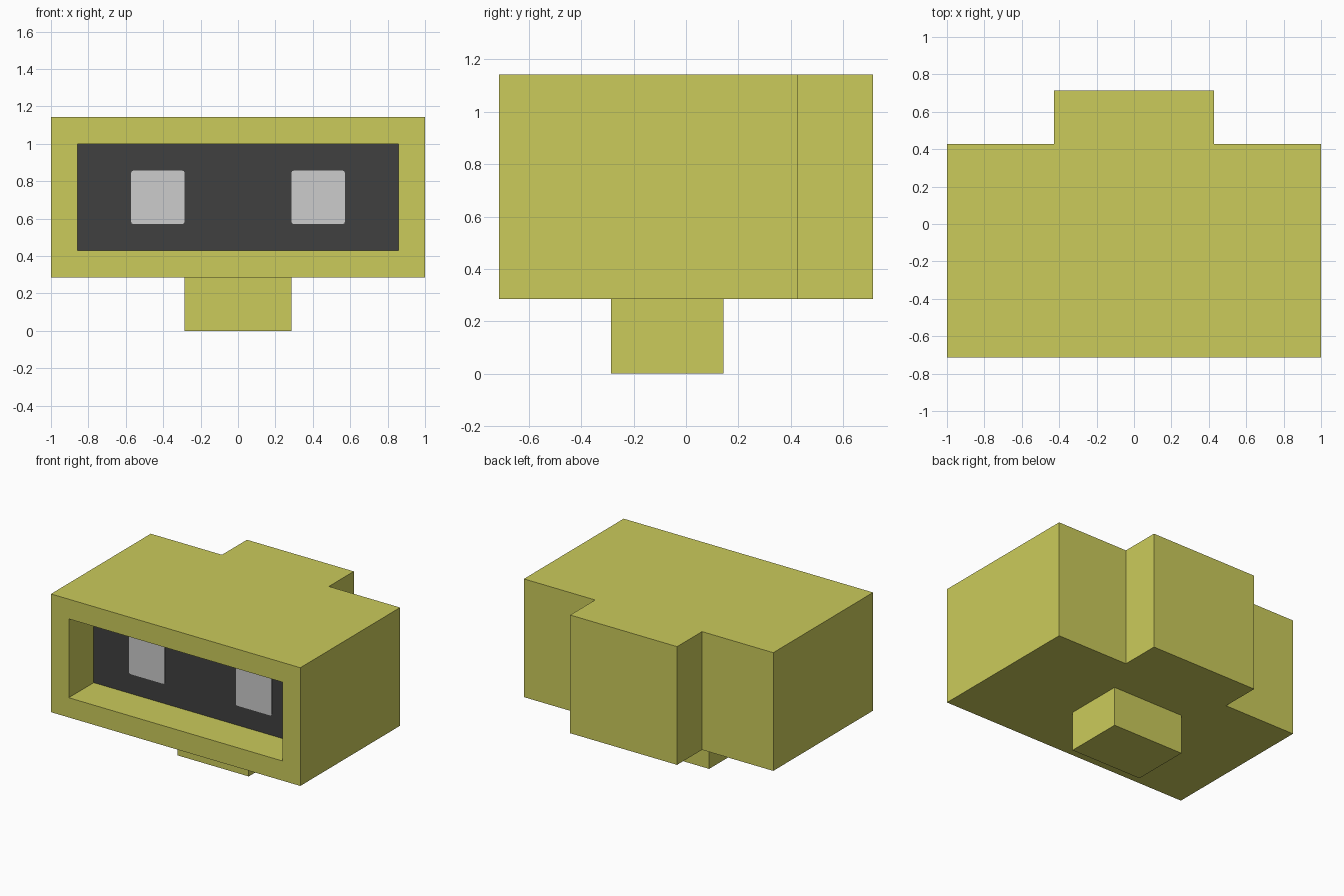
import bpy, bmesh
from mathutils import Vector

if "Cube" in bpy.data.objects:
    bpy.data.objects.remove(bpy.data.objects["Cube"])

U = 1 / 7  # the model sits on a grid of sevenths


def material(name, srgb):
    mat = bpy.data.materials.new(name)
    lin = [((c / 255 + 0.055) / 1.055) ** 2.4 for c in srgb]
    mat.diffuse_color = (*lin, 1)
    mat.use_nodes = True
    mat.node_tree.nodes["Principled BSDF"].inputs["Base Color"].default_value = mat.diffuse_color
    return mat


yellow = material("dull_yellow", (203, 203, 91))
dark = material("dark_grey", (64, 64, 64))
light = material("light_grey", (204, 204, 204))


def finish(bm, name, *mats):
    bmesh.ops.recalc_face_normals(bm, faces=bm.faces[:])
    mesh = bpy.data.meshes.new(name)
    bm.to_mesh(mesh)
    bm.free()
    for m in mats:
        mesh.materials.append(m)
    obj = bpy.data.objects.new(name, mesh)
    bpy.context.collection.objects.link(obj)
    return obj


def box(lo, hi):
    bm = bmesh.new()
    bmesh.ops.create_cube(bm, size=1)
    lo, hi = Vector(lo), Vector(hi)
    for v in bm.verts:
        v.co = (lo + hi) / 2 + v.co * (hi - lo)
    return bm


# Head: stepped outline raised upward, with a recessed dark face panel
half = [(7, -5), (7, 3), (3, 3), (3, 5)]
outline = half + [(-x, y) for x, y in reversed(half)]
bm = bmesh.new()
base = bm.faces.new([bm.verts.new((x * U, y * U, 2 * U)) for x, y in outline])
top = bmesh.ops.extrude_face_region(bm, geom=[base], use_keep_orig=True)["geom"]
bmesh.ops.translate(bm, vec=(0, 0, 6 * U),
                    verts=[g for g in top if isinstance(g, bmesh.types.BMVert)])
bmesh.ops.recalc_face_normals(bm, faces=bm.faces[:])
front = min(bm.faces, key=lambda f: f.calc_center_median().y)
bmesh.ops.inset_region(bm, faces=[front], thickness=U, use_even_offset=True)
panel = bmesh.ops.extrude_discrete_faces(bm, faces=[front])["faces"][0]
bmesh.ops.translate(bm, vec=(0, 2 * U, 0), verts=panel.verts[:])
panel.material_index = 1
finish(bm, "head", yellow, dark)

# Neck
finish(box((-2 * U, -2 * U, 0), (2 * U, U, 2 * U)), "neck", yellow)

# Eyes: thin plates with slightly softened corners
for side, name in ((-1, "left_eye"), (1, "right_eye")):
    cx = 3 * U * side
    bm = box((cx - U, -3 * U - 0.004, 4 * U), (cx + U, -3 * U, 6 * U))
    corners = [e for e in bm.edges
               if abs(e.verts[0].co.y - e.verts[1].co.y) > 0.001]
    bmesh.ops.bevel(bm, geom=corners, offset=0.012, segments=2,
                    profile=0.5, affect='EDGES')
    finish(bm, name, light)
